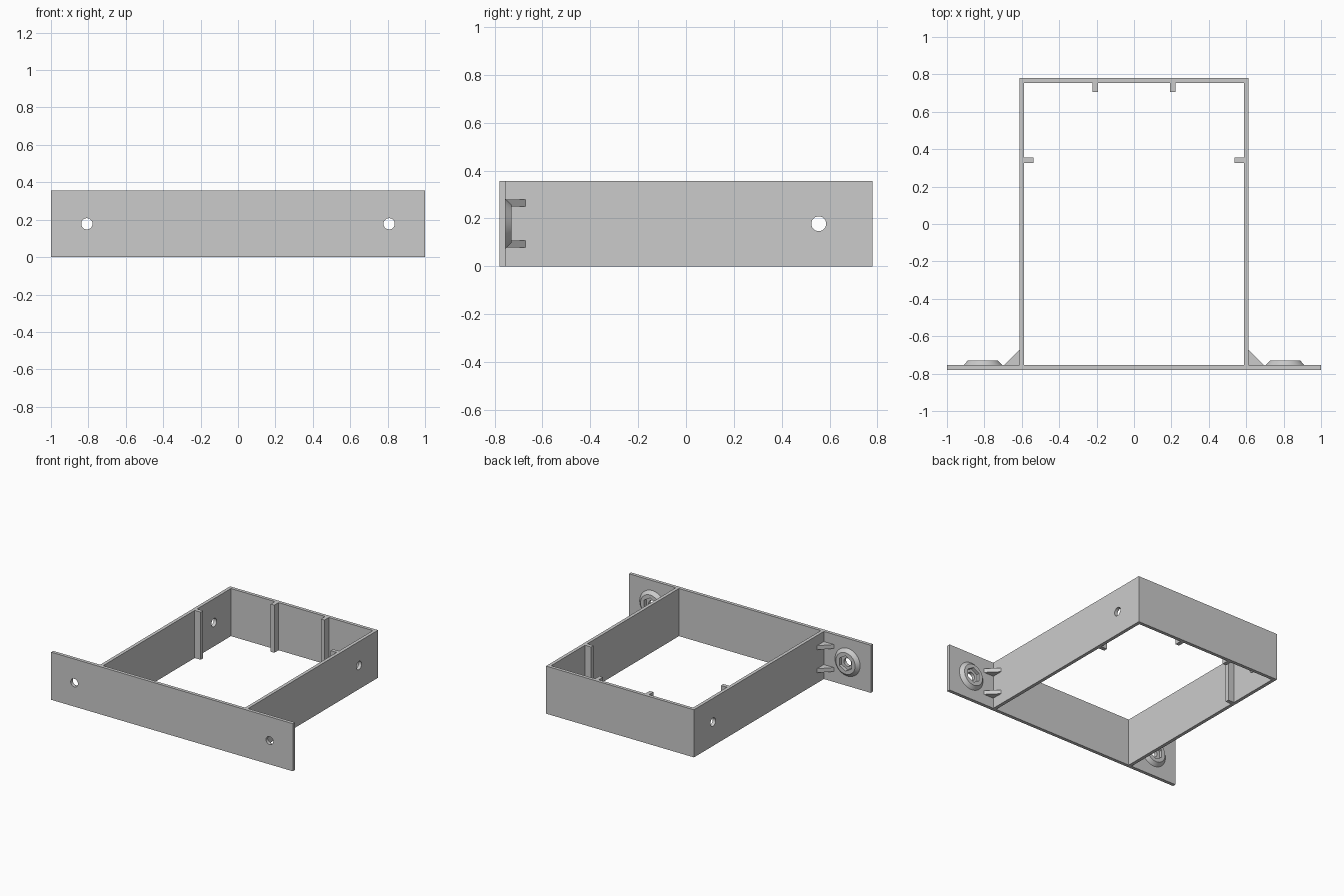
import bpy, bmesh, math
from mathutils import Matrix, Vector

if "Cube" in bpy.data.objects:
    bpy.data.objects.remove(bpy.data.objects["Cube"])

HEIGHT = 0.356
MID = HEIGHT / 2
WALL = 0.025
HALF_W, HALF_D = 0.612, 0.78      # outer half width and half depth of the frame
INNER_Y = WALL - HALF_D           # back face of the front plate
BOLT_X = 0.808

grey = bpy.data.materials.new("plain grey")
grey.use_nodes = True
colour = (0.6, 0.6, 0.6, 1)
grey.diffuse_color = colour
grey.node_tree.nodes["Principled BSDF"].inputs["Base Color"].default_value = colour


def make(name, bm):
    bmesh.ops.recalc_face_normals(bm, faces=bm.faces)
    mesh = bpy.data.meshes.new(name)
    bm.to_mesh(mesh)
    bm.free()
    mesh.materials.append(grey)
    obj = bpy.data.objects.new(name, mesh)
    bpy.context.collection.objects.link(obj)
    return obj


def prism(name, outline, z0=0, z1=HEIGHT):
    """Extrude a plan outline from z0 up to z1."""
    bm = bmesh.new()
    face = bm.faces.new([bm.verts.new((x, y, z0)) for x, y in outline])
    top = bmesh.ops.extrude_face_region(bm, geom=[face])["geom"]
    verts = [v for v in top if isinstance(v, bmesh.types.BMVert)]
    bmesh.ops.translate(bm, verts=verts, vec=(0, 0, z1 - z0))
    return make(name, bm)


def block(name, x0, x1, y0, y1):
    return prism(name, [(x0, y0), (x1, y0), (x1, y1), (x0, y1)])


def cone(name, centre, axis, r0, r1, length, sides=48):
    """Cone or cylinder centred on a point, pointing along an axis."""
    bm = bmesh.new()
    turn = Vector((0, 0, 1)).rotation_difference(Vector(axis)).to_matrix().to_4x4()
    bmesh.ops.create_cone(bm, cap_ends=True, segments=sides, radius1=r0, radius2=r1,
                          depth=length, matrix=Matrix.Translation(centre) @ turn)
    return make(name, bm)


def cut(obj, cutter):
    cutter.hide_render = True
    mod = obj.modifiers.new("cut", 'BOOLEAN')
    mod.operation, mod.solver, mod.object = 'DIFFERENCE', 'EXACT', cutter
    bpy.context.view_layer.objects.active = obj
    bpy.ops.object.modifier_apply(modifier=mod.name)
    bpy.data.objects.remove(cutter)


# Front mounting plate
plate = block("front_plate", -1, 1, -HALF_D, INNER_Y)

# Back and side walls in one U-shaped piece
xi, yi = HALF_W - WALL, HALF_D - WALL
frame = prism("frame_walls", [(-HALF_W, INNER_Y), (-HALF_W, HALF_D), (HALF_W, HALF_D),
                              (HALF_W, INNER_Y), (xi, INNER_Y), (xi, yi),
                              (-xi, yi), (-xi, INNER_Y)])

for s, side in ((1, "left"), (-1, "right")):
    # Screw hole through the side wall
    cut(frame, cone("hole", (s * HALF_W, 0.555, MID), (1, 0, 0), 0.031, 0.031, 0.2))

    # Bolt hole through the plate, with a tapered boss and hexagonal nut pocket behind
    cut(plate, cone("hole", (s * BOLT_X, -HALF_D, MID), (0, 1, 0), 0.03, 0.03, 0.2))
    boss = cone(side + "_nut_boss", (s * BOLT_X, INNER_Y + 0.0125, MID), (0, 1, 0),
                0.104, 0.08, 0.025)
    cut(boss, cone("pocket", (s * BOLT_X, INNER_Y, MID), (0, 1, 0), 0.057, 0.057, 0.2, 6))
    for obj in (boss,):
        bpy.ops.object.select_all(action='DESELECT')
        obj.select_set(True)
        bpy.context.view_layer.objects.active = obj
        bpy.ops.object.shade_smooth_by_angle(angle=math.radians(25))

    # Upright ribs inside the frame
    block(side + "_back_rib", s * 0.193, s * 0.223, 0.705, yi)
    block(side + "_side_rib", s * 0.538, s * xi, 0.327, 0.355)

    # Triangular gussets between wall and plate
    for z, level in ((0.078, "lower"), (0.25, "upper")):
        prism(f"{side}_{level}_gusset", [(s * HALF_W, INNER_Y), (s * 0.695, INNER_Y),
                                         (s * HALF_W, -0.672)], z, z + 0.03)
